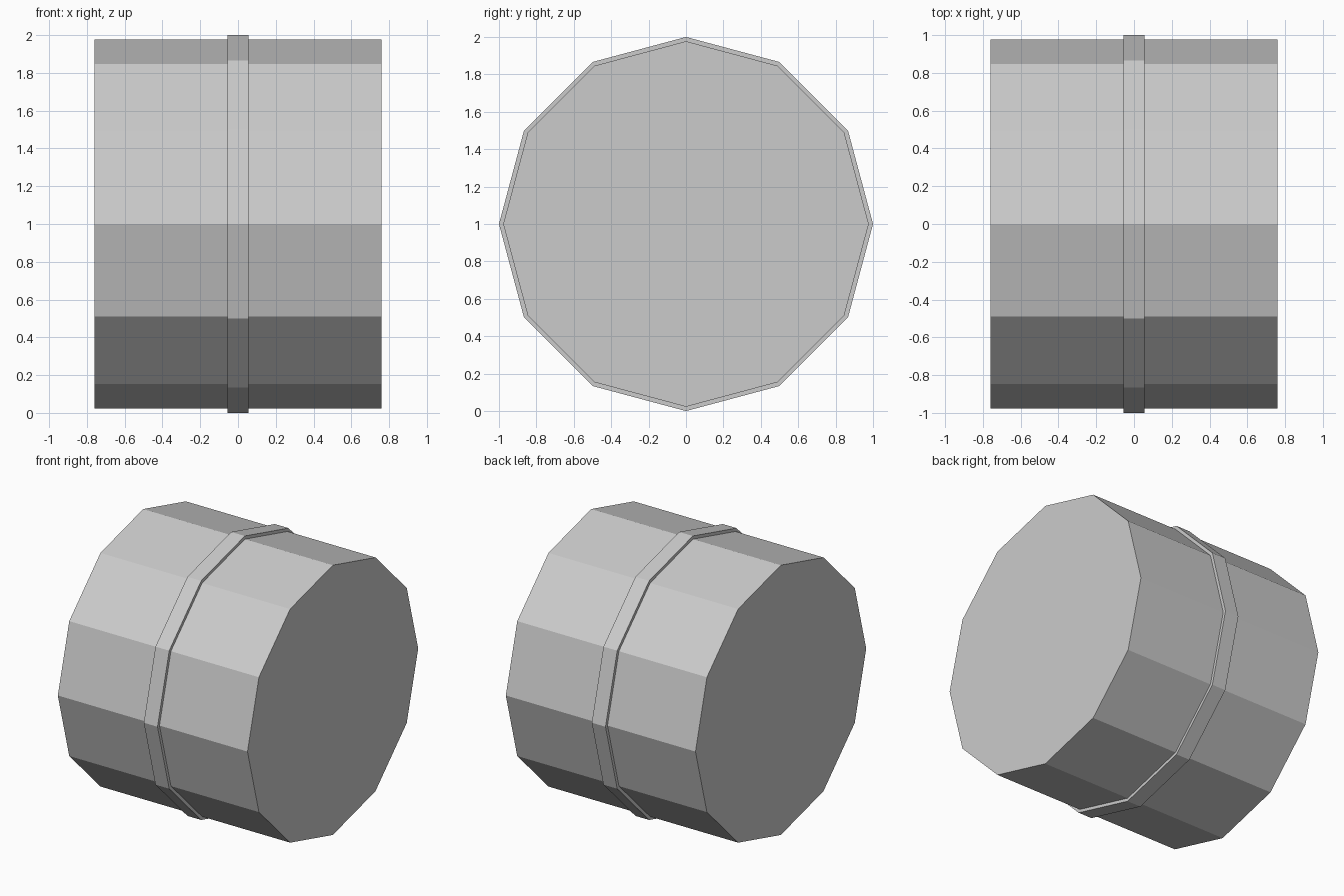
import bpy
import math

cube = bpy.data.objects.get("Cube")
if cube:
    bpy.data.objects.remove(cube, do_unlink=True)

# Plain light grey
grey = bpy.data.materials.new("light_grey")
grey.use_nodes = True
colour = (0.6, 0.6, 0.6, 1.0)
grey.diffuse_color = colour
grey.node_tree.nodes["Principled BSDF"].inputs["Base Color"].default_value = colour


def drum(name, radius, width):
    """Twelve-sided flat-shaded cylinder lying along x, corners on the axes."""
    bpy.ops.mesh.primitive_cylinder_add(
        vertices=12, radius=radius, depth=width,
        location=(0, 0, 1), rotation=(0, math.pi / 2, 0))
    obj = bpy.context.object
    obj.name = name
    obj.data.materials.append(grey)
    bpy.ops.object.transform_apply(location=False, rotation=True, scale=True)
    return obj


# Main barrel and the raised band round its middle
drum("barrel", 0.977, 1.52)
drum("centre_band", 1.0, 0.11)
